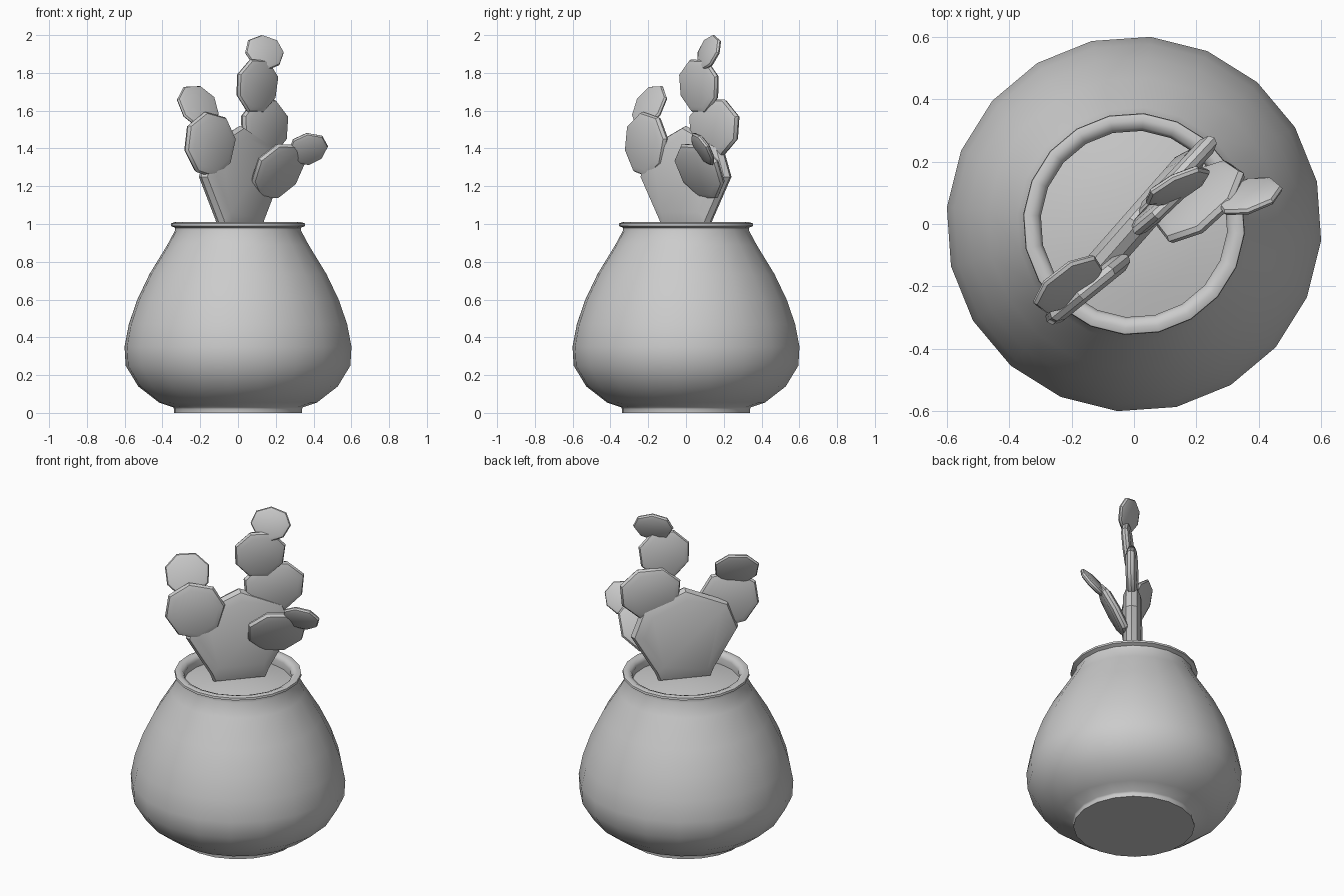
import bpy, bmesh, math
from mathutils import Vector

if "Cube" in bpy.data.objects:
    bpy.data.objects.remove(bpy.data.objects["Cube"])

# One plain grey finish for everything
grey = bpy.data.materials.new("plain_grey")
grey.use_nodes = True
grey.diffuse_color = (0.6, 0.6, 0.6, 1)
grey.node_tree.nodes["Principled BSDF"].inputs["Base Color"].default_value = (0.6, 0.6, 0.6, 1)


def finish(name, bm, angle):
    bmesh.ops.recalc_face_normals(bm, faces=bm.faces)
    mesh = bpy.data.meshes.new(name)
    bm.to_mesh(mesh)
    bm.free()
    mesh.materials.append(grey)
    obj = bpy.data.objects.new(name, mesh)
    bpy.context.collection.objects.link(obj)
    bpy.ops.object.select_all(action="DESELECT")
    obj.select_set(True)
    bpy.context.view_layer.objects.active = obj
    bpy.ops.object.shade_smooth_by_angle(angle=math.radians(angle))
    return obj


def skin(bm, rings):
    """Join matching rings of points with quads and cap both ends."""
    loops = [[bm.verts.new(p) for p in ring] for ring in rings]
    n = len(loops[0])
    for a, b in zip(loops, loops[1:]):
        for i in range(n):
            j = (i + 1) % n
            bm.faces.new((a[i], a[j], b[j], b[i]))
    bm.faces.new(loops[0][::-1])
    bm.faces.new(loops[-1])


def lathe(name, profile, sides=20, turn=-5, angle=50):
    angles = [math.radians(turn) + math.tau * i / sides for i in range(sides)]
    bm = bmesh.new()
    skin(bm, [[(r * math.cos(a), r * math.sin(a), z) for a in angles] for r, z in profile])
    return finish(name, bm, angle)


def pad(name, centre, across, up, outline, thick):
    """Flat cactus pad: an outline in the across/up plane with a rounded rim."""
    c, u, v = Vector(centre), Vector(across).normalized(), Vector(up)
    v = (v - u * v.dot(u)).normalized()
    n = u.cross(v)
    rings = [[c + (u * x + v * y) * s + n * thick * d for x, y in outline]
             for s, d in ((0.78, -0.5), (0.95, -0.3), (1, 0), (0.95, 0.3), (0.78, 0.5))]
    bm = bmesh.new()
    skin(bm, rings)
    return finish(name, bm, 40)


def oval(w, h, turn):
    """Eight-sided oval that narrows slightly toward its base."""
    pts = []
    for i in range(8):
        a = math.radians(turn) + math.tau * i / 8
        pts.append((1.04 * w * math.cos(a) * (1 + 0.08 * math.sin(a)), 1.04 * h * math.sin(a)))
    return pts


# Pot with foot, rolled rim and inner wall
lathe("pot", [(0.34, 0), (0.34, 0.02), (0.345, 0.03), (0.42, 0.055), (0.53, 0.14),
              (0.597, 0.25), (0.603, 0.35), (0.58, 0.47), (0.535, 0.6), (0.47, 0.735),
              (0.375, 0.89), (0.335, 0.965), (0.335, 0.98), (0.357, 0.99), (0.355, 1.003),
              (0.335, 1.01), (0.31, 1.0), (0.30, 0.98), (0.31, 0.9)])

# Gently domed soil
lathe("soil", [(0.32, 0.9), (0.32, 0.935), (0.22, 0.955), (0.1, 0.97), (0.01, 0.972)])

# Main stem pad, a tapered polygon rooted in the soil
half = [(0.17, -0.24), (0.31, 0.0), (0.25, 0.16)]
stem = [(-0.15, -0.29), (0.15, -0.29)] + half + [(0, 0.27)] + [(-x, y) for x, y in half[::-1]]
pad("main_pad", (0.01, 0, 1.25), (0.66, 0.75, 0), (0, 0, 1), stem, 0.1)

# Branch pads: centre, across, up, half width, half height, turn, thickness
branches = {
    "left_lower_pad": ((-0.15, -0.21, 1.42), (0.78, 0.63, 0), (0, 0, 1), 0.165, 0.17, 10, 0.06),
    "left_upper_pad": ((-0.21, -0.195, 1.62), (0.8, 0.6, 0), (-0.26, 0.35, 0.9), 0.125, 0.125, 25, 0.035),
    "centre_lower_pad": ((0.14, 0.15, 1.51), (0.68, 0.73, 0), (0, 0, 1), 0.175, 0.155, 22, 0.06),
    "centre_middle_pad": ((0.1, 0.07, 1.73), (0.72, 0.68, 0), (0.05, -0.05, 1), 0.145, 0.145, 20, 0.05),
    "centre_top_pad": ((0.14, 0.12, 1.907), (0.89, 0.45, 0), (-0.15, 0.3, 0.93), 0.11, 0.095, 0, 0.035),
    "right_lower_pad": ((0.21, 0.075, 1.28), (0.75, 0.66, 0), (0.35, -0.3, 0.88), 0.165, 0.165, 20, 0.055),
    "right_upper_pad": ((0.37, 0.09, 1.397), (0.95, 0.3, 0), (0.15, -0.48, 0.86), 0.105, 0.095, 10, 0.035),
}
for name, (centre, across, up, w, h, turn, thick) in branches.items():
    pad(name, centre, across, up, oval(w, h, turn), thick)
